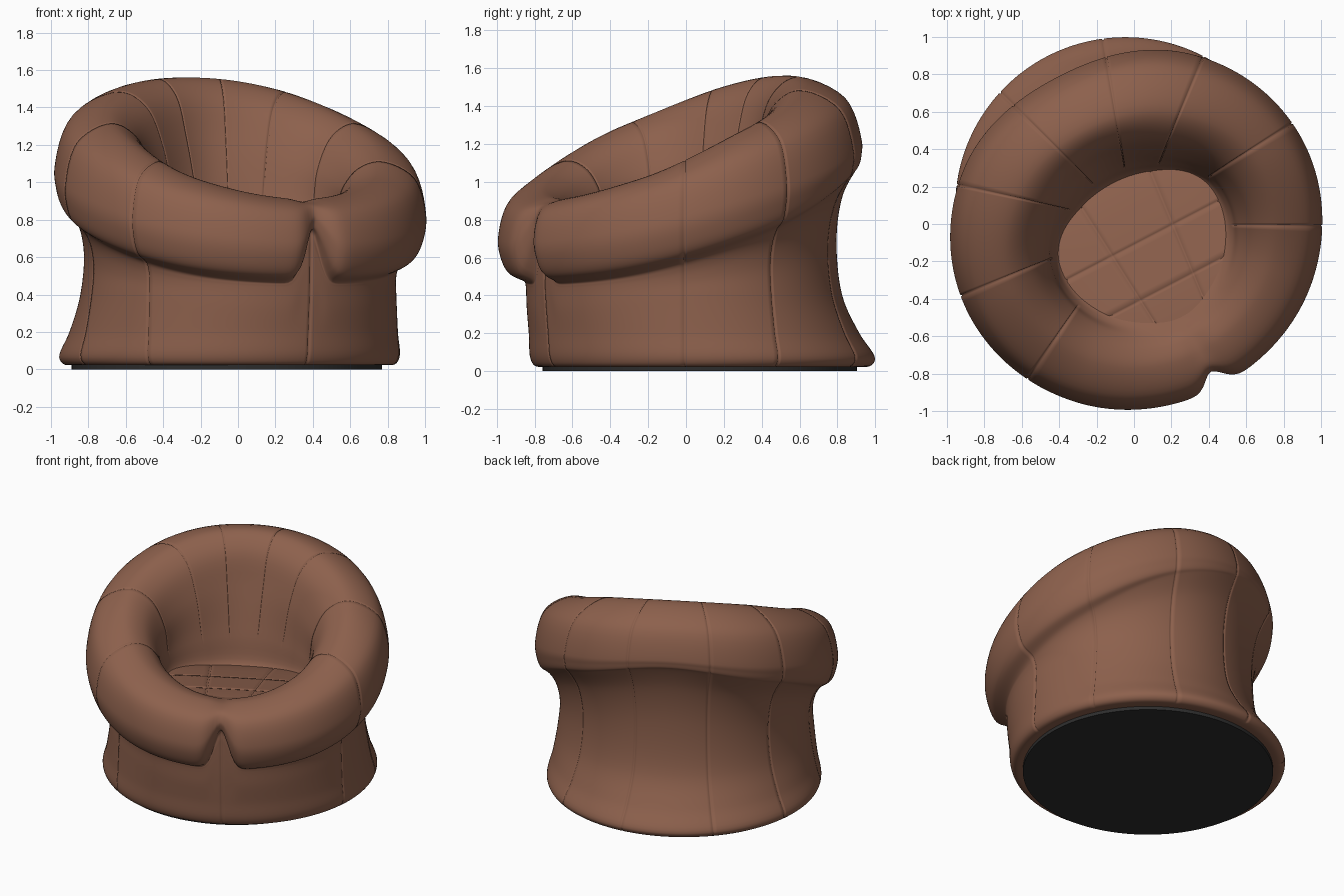
import bpy, bmesh, math
from mathutils import Vector

if "Cube" in bpy.data.objects:
    bpy.data.objects.remove(bpy.data.objects["Cube"])

TURN = math.radians(27.5)    # the chair faces a little to the right


def material(name, col):
    m = bpy.data.materials.new(name)
    m.diffuse_color = (*col, 1)
    m.use_nodes = True
    m.node_tree.nodes["Principled BSDF"].inputs["Base Color"].default_value = m.diffuse_color
    return m


leather = material("brown leather", (0.265, 0.118, 0.073))
black = material("black base", (0.026, 0.026, 0.026))

# Values at 0, 45, 90, 135, 180 degrees from the front
KEYS = {
    "waist":    (.845, .845, .84, .81, .775),
    "crease_r": (.85, .86, .90, .925, .87),
    "crease_z": (.46, .51, .72, 1.04, 1.20),
    "outer_r":  (.98, 1.0, 1.005, .955, .885),
    "outer_z":  (.68, .75, .96, 1.17, 1.27),
    "top_r":    (.77, .77, .74, .63, .57),
    "top_z":    (.91, 1.02, 1.29, 1.50, 1.56),
    "inner_r":  (.62, .58, .51, .40, .38),
    "inner_z":  (.87, .93, 1.05, 1.20, 1.23),
    "foot_r":   (.50, .52, .47, .31, .26),
}


def key(name, a):
    v = KEYS[name]
    t = min(a / 45, 3.9999)
    i = int(t)
    t -= i
    g = lambda k: v[abs(k)] if k <= 4 else v[8 - k]
    p0, p1, p2, p3 = g(i - 1), g(i), g(i + 1), g(i + 2)
    return p1 + .5 * t * (p2 - p0 + t * (2 * p0 - 5 * p1 + 4 * p2 - p3 + t * (3 * (p1 - p2) + p3 - p0)))


def mix(a, b, t):
    return a + (b - a) * t


def seat_z(v):
    return .76 - .16 * v


def smooth_path(pts, n):
    """Centripetal Catmull-Rom through the points."""
    p = [Vector(q) for q in pts]
    p = [2 * p[0] - p[1]] + p + [2 * p[-1] - p[-2]]
    out = []
    for i in range(1, len(p) - 2):
        q = p[i - 1:i + 3]
        t = [0]
        for k in range(3):
            t.append(t[-1] + max((q[k + 1] - q[k]).length, 1e-4) ** .5)
        L = lambda a, b, ta, tb, x: a + (b - a) * ((x - ta) / (tb - ta))
        for s in range(n):
            x = mix(t[1], t[2], s / n)
            a1, a2, a3 = (L(q[k], q[k + 1], t[k], t[k + 1], x) for k in range(3))
            b1 = L(a1, a2, t[0], t[2], x)
            b2 = L(a2, a3, t[1], t[3], x)
            out.append(L(b1, b2, t[1], t[2], x))
    return out + [p[-2]]


def section(deg):
    """Radius/height profile of the chair at an angle from the front."""
    a = abs(deg)
    k = {n: key(n, a) for n in KEYS}
    r = math.radians(a)
    # the notch where the two arm rolls meet
    n = math.exp(-(a / 4.6) ** 2)
    for name, val in (("crease_z", .74), ("outer_z", .82), ("outer_r", .89), ("top_z", .895)):
        k[name] = mix(k[name], val, n)
    base = lambda R: -.1 * math.cos(r) + math.sqrt(R * R - (.1 * math.sin(r)) ** 2)
    b, w = base(.91), k["waist"]
    cr, cz, orr, oz = k["crease_r"], k["crease_z"], k["outer_r"], k["outer_z"]
    tr, tz, ir, iz, fr = k["top_r"], k["top_z"], k["inner_r"], k["inner_z"], k["foot_r"]
    wz = mix(.4, cz, .45)
    sz = lambda q: seat_z(-q * math.cos(r)) - .015
    pts = [(base(.80), .025), (base(.885), .027), (b, .065),
           (mix(b, w, .4), .2), (mix(b, w, .85), mix(.2, cz, .5) if cz < .6 else .4),
           (w, wz), (mix(w, cr, .35), mix(wz, cz, .62)), (cr, cz),
           (mix(cr, orr, .62), mix(cz, oz, .2)), (mix(cr, orr, .92), mix(cz, oz, .55)), (orr, oz),
           (mix(tr, orr, .74), mix(oz, tz, .7)), (tr, tz),
           (mix(tr, ir, .6), mix(tz, iz, .27)), (ir, iz),
           (mix(ir, fr, .7), mix(iz, sz(fr), .62)), (fr * .93, sz(fr)), (fr * .5, sz(fr * .5)), (.01, sz(0))]
    return smooth_path(pts, 6)


def add_object(name, bm, mat):
    bmesh.ops.recalc_face_normals(bm, faces=bm.faces)
    me = bpy.data.meshes.new(name)
    bm.to_mesh(me)
    bm.free()
    me.materials.append(mat)
    me.shade_smooth()
    ob = bpy.data.objects.new(name, me)
    bpy.context.collection.objects.link(ob)
    ob.rotation_euler.z = TURN
    return ob


# Upholstered shell: base, roll and inner walls in one sweep, with sewn seams
seams = [s * d for s in (-1, 1) for d in (62, 95, 130, 162)]
angles = [i * 1.5 - 180 for i in range(240)]
angles = [a for a in angles if all(abs(a - s) > .8 for s in seams)]
angles = sorted(angles + [s + d for s in seams for d in (-.4, 0, .4)] + [-.4, .4])
bm = bmesh.new()
cols = []
for a in angles:
    r = math.radians(a)
    cols.append([bm.verts.new((q.x * math.sin(r), -q.x * math.cos(r), q.y)) for q in section(a)])
for c, d in zip(cols, cols[1:] + cols[:1]):
    for i in range(len(c) - 1):
        bm.faces.new((c[i], d[i], d[i + 1], c[i + 1]))
bm.faces.new([c[-1] for c in cols])
bmesh.ops.recalc_face_normals(bm, faces=bm.faces)
bm.normal_update()
for a, c in zip(angles, cols):
    if a in seams or a == 0:
        part = c[6:90] if a else c[6:42]
        for v, nrm in [(v, v.normal.copy()) for v in part]:
            v.co -= nrm * .008
add_object("upholstered_shell", bm, leather)


# Seat cushion: a domed pad with crossing seams
def lines(lo, hi, marks, n=40):
    g = [mix(lo, hi, i / n) for i in range(n + 1)]
    g = [x for x in g if all(abs(x - m) > .012 for m in marks)]
    return sorted(g + [m + d for m in marks for d in (-.006, 0, .006)])


us, vs = (-.17, .17), (-.38, -.1)
bm = bmesh.new()
grid = []
for v in lines(-.74, .32, vs):
    row = []
    for u in lines(-.58, .58, us):
        edge = (abs(u) / .58) ** 4 + (abs(v + .2) / .53) ** 4
        z = seat_z(v) + .008 - .04 * edge
        if u in us or v in vs:
            z -= .008
        row.append(bm.verts.new((u * (1.12 + .5 * v), v, z)))
    grid.append(row)
for p, q in zip(grid, grid[1:]):
    for i in range(len(p) - 1):
        bm.faces.new((p[i], p[i + 1], q[i + 1], q[i]))
pad = add_object("seat_cushion", bm, leather)
if pad.data.polygons[0].normal.z < 0:
    pad.data.flip_normals()

# Black underside plate
bpy.ops.mesh.primitive_cylinder_add(vertices=96, radius=.83, depth=.03, location=(-.06, .073, .015))
plate = bpy.context.object
plate.name = "base_plate"
plate.data.materials.append(black)
bpy.ops.object.shade_smooth_by_angle()
